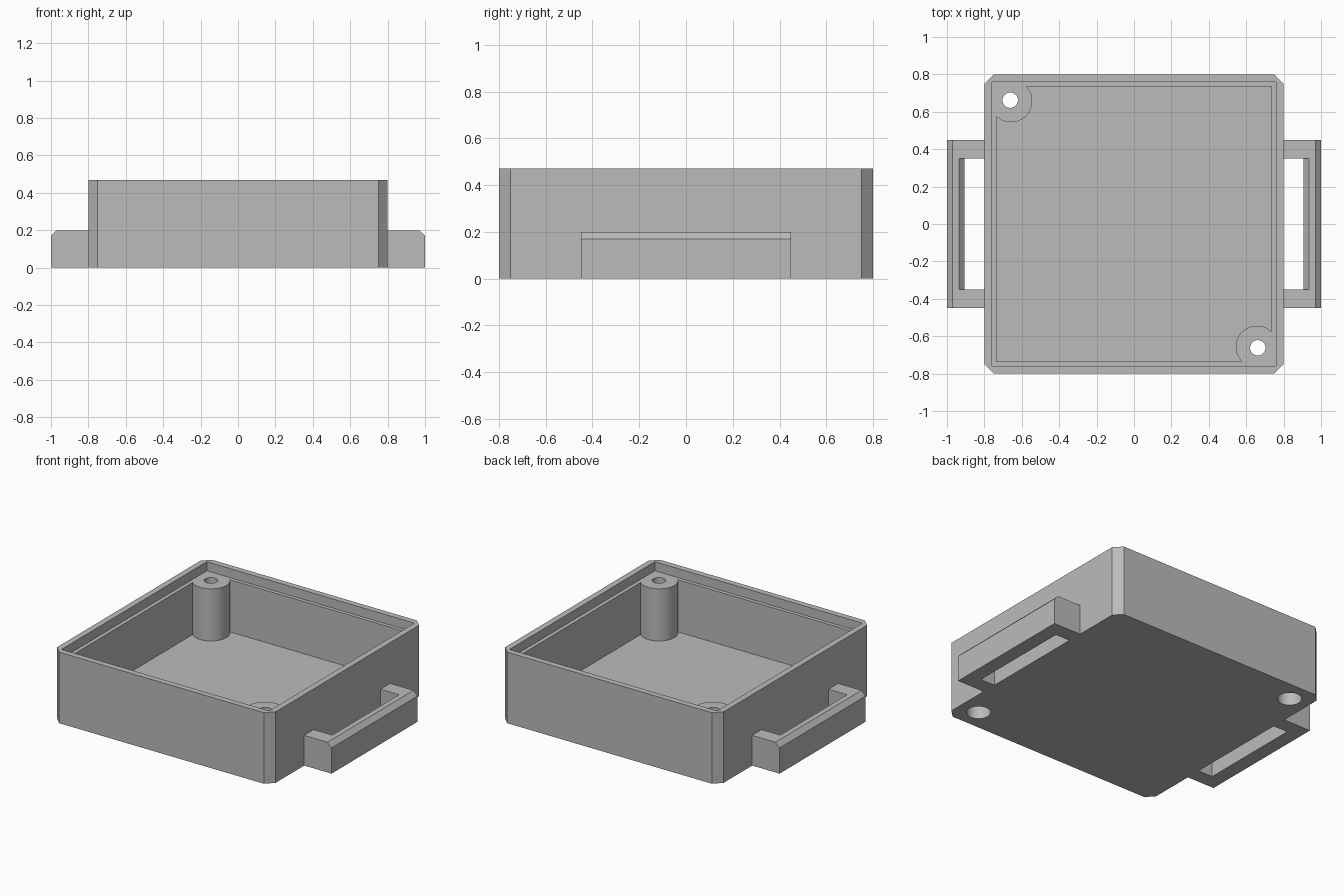
import bpy, bmesh, math
from mathutils import Vector

if "Cube" in bpy.data.objects:
    bpy.data.objects.remove(bpy.data.objects["Cube"])

grey = bpy.data.materials.new("plain grey")
grey.diffuse_color = (0.5, 0.5, 0.5, 1)
grey.use_nodes = True
grey.node_tree.nodes["Principled BSDF"].inputs["Base Color"].default_value = grey.diffuse_color


def prism(name, pts, lo, hi, axis="Z"):
    """Extrude a closed outline along Z (outline in x,y) or Y (outline in x,z)."""
    place = (lambda a, b, c: (a, b, c)) if axis == "Z" else (lambda a, b, c: (a, c, b))
    bm = bmesh.new()
    face = bm.faces.new([bm.verts.new(place(a, b, lo)) for a, b in pts])
    ext = bmesh.ops.extrude_face_region(bm, geom=[face])
    moved = [v for v in ext["geom"] if isinstance(v, bmesh.types.BMVert)]
    bmesh.ops.translate(bm, verts=moved, vec=Vector(place(0, 0, hi - lo)))
    bmesh.ops.recalc_face_normals(bm, faces=bm.faces)
    mesh = bpy.data.meshes.new(name)
    bm.to_mesh(mesh)
    bm.free()
    mesh.materials.append(grey)
    ob = bpy.data.objects.new(name, mesh)
    bpy.context.collection.objects.link(ob)
    return ob


def square(h):
    return [(-h, -h), (h, -h), (h, h), (-h, h)]


def circle(cx, cy, r, n=64):
    return [(cx + r * math.cos(2 * math.pi * i / n), cy + r * math.sin(2 * math.pi * i / n))
            for i in range(n)]


def activate(ob):
    bpy.ops.object.select_all(action="DESELECT")
    ob.select_set(True)
    bpy.context.view_layer.objects.active = ob


def cut(ob, tool):
    """Subtract tool from ob and discard it."""
    activate(ob)
    mod = ob.modifiers.new("cut", "BOOLEAN")
    mod.operation, mod.solver, mod.object = "DIFFERENCE", "EXACT", tool
    bpy.ops.object.modifier_apply(modifier=mod.name)
    bpy.data.objects.remove(tool)


H, FLOOR, LEDGE = 0.47, 0.065, 0.41
POSTS = [(-0.657, 0.657), (0.657, -0.657)]
HOLES = [(-0.662, 0.662), (0.662, -0.662)]

# Tray with chamfered vertical corners
o, c = 0.8, 0.75
tray = prism("tray", [(-c, -o), (c, -o), (o, -c), (o, c), (c, o), (-c, o), (-o, c), (-o, -c)], 0, H)

# Lid recess around the rim
cut(tray, prism("recess_cutter", square(0.76), LEDGE, 0.8))

# Inner cavity, leaving the two screw posts standing
cavity = prism("cavity_cutter", square(0.735), FLOOR, 0.6)
for x, y in POSTS:
    cut(cavity, prism("post_shape", circle(x, y, 0.113), -0.1, 0.8))
cut(tray, cavity)

# Screw holes with wide counterbores from below
for x, y in HOLES:
    cut(tray, prism("counterbore_cutter", circle(x, y, 0.073, 48), -0.1, 0.28))
    cut(tray, prism("screw_cutter", circle(x, y, 0.041, 48), 0.2, 0.8))
activate(tray)
bpy.ops.object.shade_smooth_by_angle(angle=math.radians(25))

# Strap loops on both sides, chamfered outside and inside the slot
for side, s in (("left", -1), ("right", 1)):
    outer = [(0.8, 0), (1.0, 0), (1.0, 0.17), (0.97, 0.2), (0.8, 0.2)]
    slot = [(0.7, -0.1), (0.905, -0.1), (0.905, 0.17), (0.935, 0.2), (0.935, 0.3), (0.7, 0.3)]
    loop = prism(side + "_strap_loop", [(s * x, z) for x, z in outer], -0.45, 0.45, "Y")
    cut(loop, prism("slot_cutter", [(s * x, z) for x, z in slot], -0.35, 0.35, "Y"))
